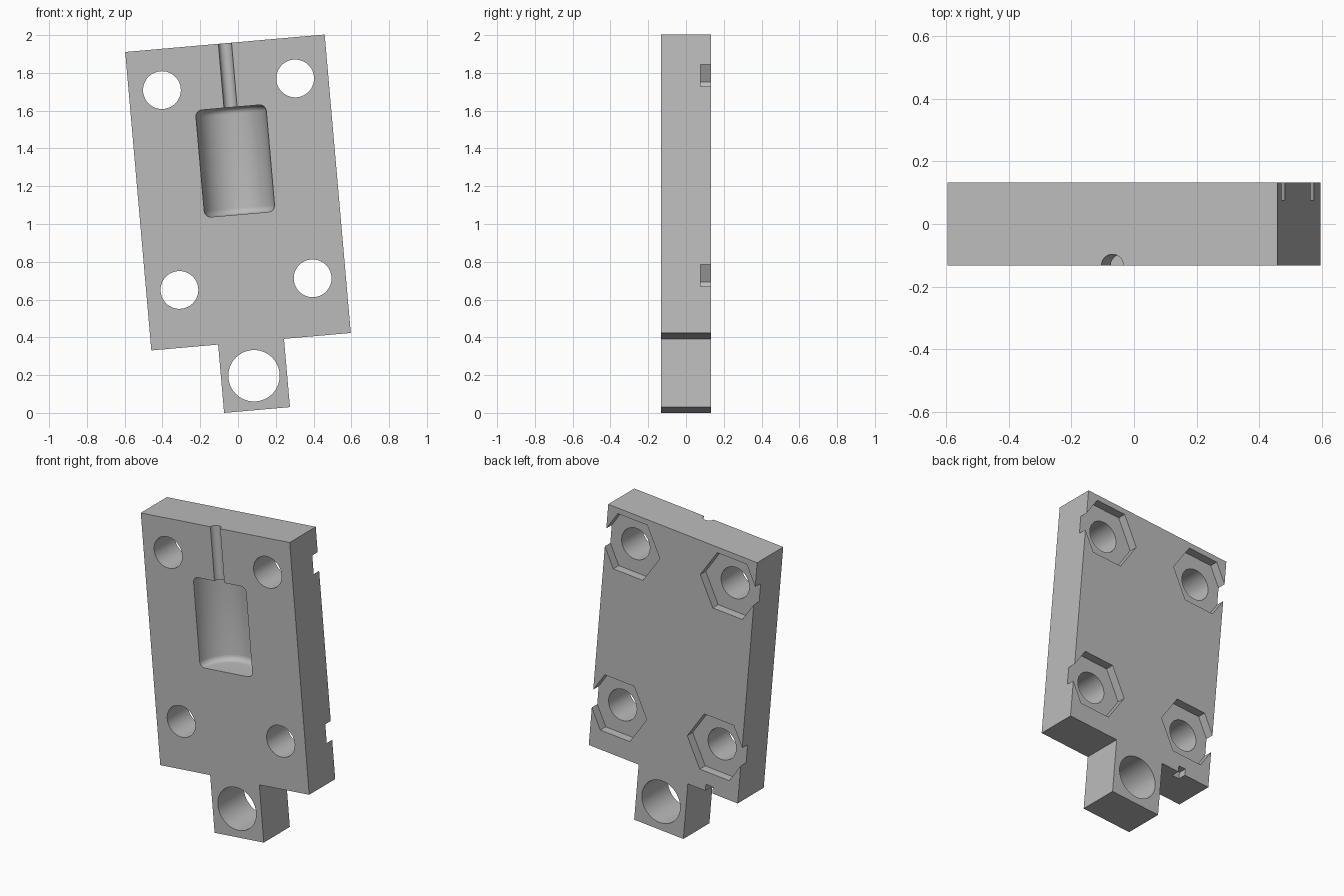
import bpy, bmesh, math
from mathutils import Matrix, Vector

cube = bpy.data.objects.get("Cube")
if cube:
    bpy.data.objects.remove(cube, do_unlink=True)

HALF_W, HALF_H, HALF_D = 0.53, 0.793, 0.132
FRONT, BACK = -HALF_D, HALF_D

grey = bpy.data.materials.new("plain grey")
grey.use_nodes = True
colour = (0.5, 0.5, 0.5, 1)
grey.diffuse_color = colour
grey.node_tree.nodes["Principled BSDF"].inputs["Base Color"].default_value = colour


def prism(name, outline, y0, y1):
    """Extrude an x-z outline from y0 to y1."""
    bm = bmesh.new()
    face = bm.faces.new([bm.verts.new((x, y0, z)) for x, z in outline])
    side = bmesh.ops.extrude_face_region(bm, geom=[face])["geom"]
    moved = [v for v in side if isinstance(v, bmesh.types.BMVert)]
    bmesh.ops.translate(bm, verts=moved, vec=(0, y1 - y0, 0))
    return finish(name, bm)


def finish(name, bm):
    bmesh.ops.recalc_face_normals(bm, faces=bm.faces)
    mesh = bpy.data.meshes.new(name)
    bm.to_mesh(mesh)
    bm.free()
    mesh.materials.append(grey)
    obj = bpy.data.objects.new(name, mesh)
    bpy.context.collection.objects.link(obj)
    return obj


def ring(x, z, r, sides):
    return [(x + r * math.cos(math.tau * i / sides),
             z + r * math.sin(math.tau * i / sides)) for i in range(sides)]


def upright_cylinder(name, r, z0, z1, fillet=0):
    """Cylinder along z, centred on the front face, with rounded rims."""
    bm = bmesh.new()
    mid = Matrix.Translation((0, FRONT, (z0 + z1) / 2))
    bmesh.ops.create_cone(bm, cap_ends=True, segments=64, radius1=r, radius2=r,
                          depth=z1 - z0, matrix=mid)
    if fillet:
        rims = [e for e in bm.edges if abs(e.verts[0].co.z - e.verts[1].co.z) < 1e-5]
        bmesh.ops.bevel(bm, geom=rims, offset=fillet, segments=6, profile=0.5,
                        affect='EDGES')
    return finish(name, bm)


# Plate with the hanging tab in one outline
TAB_W, TAB_BOTTOM = 0.175, -1.156
plate = prism("plate", [
    (-HALF_W, HALF_H), (-HALF_W, -HALF_H), (-TAB_W, -HALF_H), (-TAB_W, TAB_BOTTOM),
    (TAB_W, TAB_BOTTOM), (TAB_W, -HALF_H), (HALF_W, -HALF_H), (HALF_W, HALF_H)],
    FRONT, BACK)

# Bolt holes with hexagonal nut pockets on the back
cutters = []
for x in (-0.354, 0.354):
    for z in (-0.487, 0.575):
        cutters.append(prism("bolt_hole", ring(x, z, 0.1, 64), -0.3, 0.3))
        cutters.append(prism("nut_pocket", ring(x, z, 0.21, 6), 0.077, 0.3))

# Tab hole, moulded cavity, feed channel and small notch in the lower back edge
cutters.append(prism("tab_hole", ring(0, -0.974, 0.136, 64), -0.3, 0.3))
cutters.append(upright_cylinder("cavity", 0.187, -0.117, 0.452, 0.035))
cutters.append(upright_cylinder("feed_channel", 0.035, 0.4, 0.9))
cutters.append(prism("edge_notch", [(-0.35, -0.9), (-0.3, -0.9),
                                    (-0.3, -0.75), (-0.35, -0.75)], 0.077, 0.3))

for cutter in cutters:
    cutter.hide_render = True
    mod = plate.modifiers.new(cutter.name, 'BOOLEAN')
    mod.operation = 'DIFFERENCE'
    mod.solver = 'EXACT'
    mod.object = cutter

# Bake the cuts, then drop the helpers
bpy.context.view_layer.update()
graph = bpy.context.evaluated_depsgraph_get()
baked = bpy.data.meshes.new_from_object(plate.evaluated_get(graph))
plate.modifiers.clear()
plate.data = baked
for cutter in cutters:
    bpy.data.objects.remove(cutter, do_unlink=True)

# Lean the plate and stand its lowest corner on the ground
baked.transform(Matrix.Rotation(math.radians(-5), 4, 'Y'))
low = min(v.co.z for v in baked.vertices)
xs = [v.co.x for v in baked.vertices]
baked.transform(Matrix.Translation(Vector((-(min(xs) + max(xs)) / 2, 0, -low))))

bpy.ops.object.select_all(action='DESELECT')
plate.select_set(True)
bpy.context.view_layer.objects.active = plate
bpy.ops.object.shade_smooth_by_angle(angle=math.radians(30))
